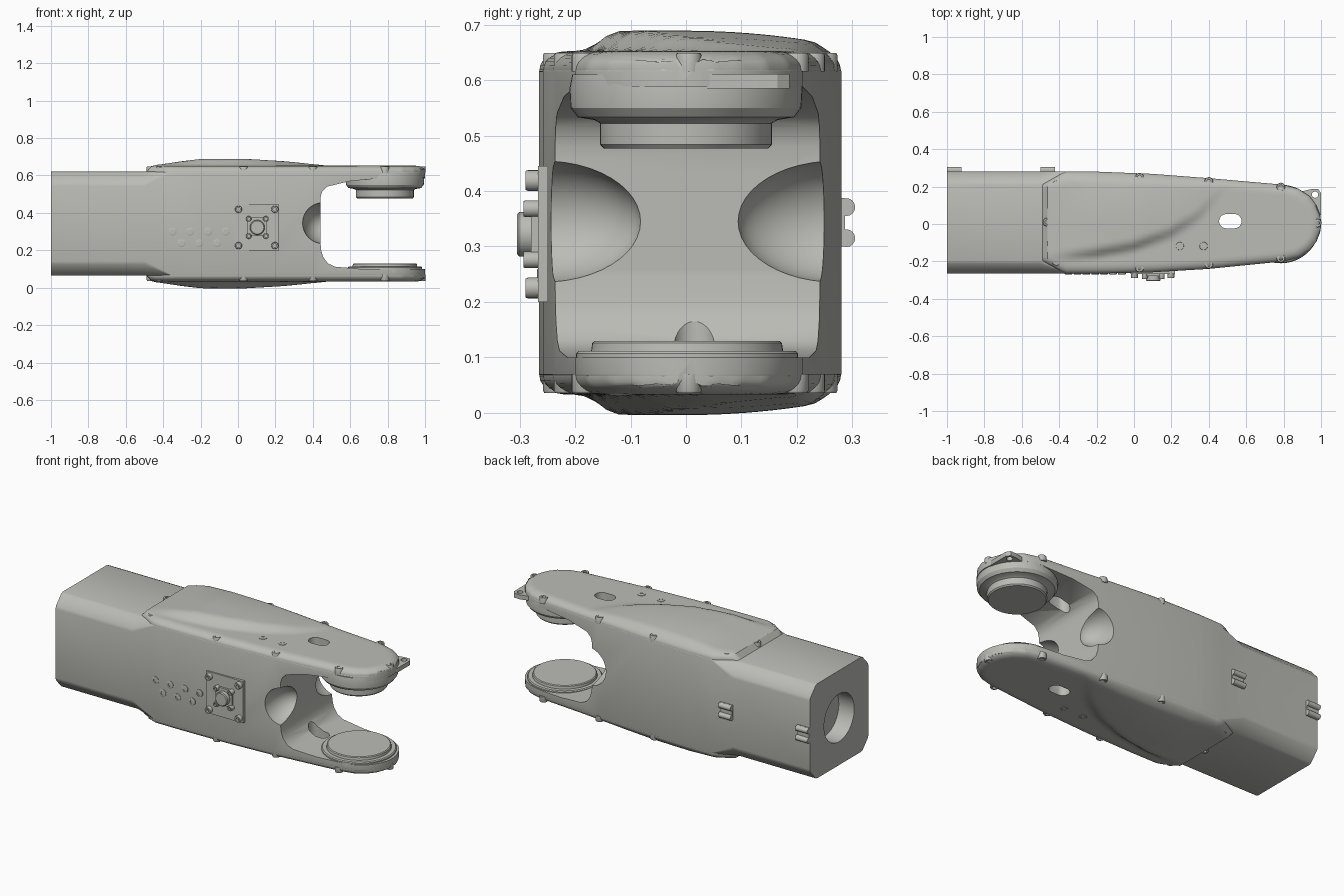
import bpy, bmesh, math
from mathutils import Vector

if "Cube" in bpy.data.objects:
    bpy.data.objects.remove(bpy.data.objects["Cube"])

grey = bpy.data.materials.new("warm_grey_metal")
grey.diffuse_color = (0.5, 0.5, 0.47, 1)
grey.use_nodes = True
grey.node_tree.nodes["Principled BSDF"].inputs["Base Color"].default_value = grey.diffuse_color
ZSUM = 0.685                      # top and bottom mirror: z -> ZSUM - z


def finish(name, bm, smooth=True):
    bmesh.ops.recalc_face_normals(bm, faces=bm.faces)
    me = bpy.data.meshes.new(name)
    bm.to_mesh(me)
    bm.free()
    ob = bpy.data.objects.new(name, me)
    bpy.context.collection.objects.link(ob)
    me.materials.append(grey)
    if smooth:
        shade(ob)
    return ob


def activate(ob):
    bpy.ops.object.select_all(action='DESELECT')
    ob.select_set(True)
    bpy.context.view_layer.objects.active = ob


def shade(ob):
    activate(ob)
    bpy.ops.object.shade_smooth_by_angle(angle=math.radians(32))


def loft(name, rings, caps=True, smooth=True):
    bm = bmesh.new()
    vs = [[bm.verts.new(p) for p in r] for r in rings]
    for a, b in zip(vs, vs[1:]):
        for i in range(len(a)):
            j = (i + 1) % len(a)
            bm.faces.new((a[i], a[j], b[j], b[i]))
    if caps:
        bm.faces.new(vs[0][::-1])
        bm.faces.new(vs[-1])
    return finish(name, bm, smooth)


def box(name, x0, x1, y0, y1, z0, z1):
    return loft(name, [[(x0, y0, z), (x1, y0, z), (x1, y1, z), (x0, y1, z)] for z in (z0, z1)], smooth=False)


def lathe(name, profile, origin, axis, n=32):
    q = Vector(axis).to_track_quat('Z', 'Y')
    o = Vector(origin)
    rings = [[o + q @ Vector((r * math.cos(2 * math.pi * i / n), r * math.sin(2 * math.pi * i / n), h))
              for i in range(n)] for r, h in profile]
    return loft(name, rings)


def bolt(name, origin, axis, r, h):
    return lathe(name, [(r, -0.012), (r, h * 0.8), (r * 0.9, h), (r * 0.5, h), (r * 0.5, h * 0.4)], origin, axis, 16)


def cut(ob, cutters):
    for c in cutters:
        c.hide_render = True
        m = ob.modifiers.new("cut", 'BOOLEAN')
        m.object, m.operation, m.solver = c, 'DIFFERENCE', 'EXACT'
        activate(ob)
        bpy.ops.object.modifier_apply(modifier=m.name)
        shade(ob)


def lerp(tab, x, k=1):
    if x <= tab[0][0]:
        return tab[0][k]
    for a, b in zip(tab, tab[1:]):
        if x <= b[0]:
            return a[k] + (b[k] - a[k]) * (x - a[0]) / (b[0] - a[0])
    return tab[-1][k]


# plan outline of the link: x, front y, back y
PLAN = [(-1, -.265, .28), (-.2, -.265, .28), (.1, -.258, .268), (.4, -.24, .245), (.8, -.2, .21),
        (.88, -.18, .188), (.94, -.14, .148), (.975, -.095, .1), (.995, -.045, .05), (1, -.015, .015)]

# main body: chamfered tube that turns square, then tapers to the fork end
rings = []
CORNER = [(0, 1.1), (.08, .85), (.85, .08), (1.1, 0)]
for x in [-1, -.5, -.36] + [p[0] for p in PLAN[1:]]:
    lo, hi = lerp(PLAN, x, 1), lerp(PLAN, x, 2)
    c = .07 if x <= -.5 else .004
    q = [(u * c * .9, v * c) for u, v in CORNER]
    ring = [(lo + a, .065 + b) for a, b in q] + [(hi - a, .065 + b) for a, b in q[::-1]]
    ring += [(hi - a, .62 - b) for a, b in q] + [(lo + a, .62 - b) for a, b in q[::-1]]
    rings.append([(x, y, z) for y, z in ring])
body = loft("link_body", rings)

# cutters: fork gap, side scoops, oval slot, rear socket
gap = [(1.2, .10), (.66, .10), (.52, .112), (.48, .13), (.455, .165), (.445, .2), (.44, .25), (.44, .48),
       (.45, .515), (.475, .54), (.6, .57), (.8, .588), (1.2, .588)]
gap_cutter = loft("gap_cutter", [[(x, y, z) for x, z in gap] for y in (-.4, .4)])
scoops = []
for s in (-1, 1):
    bm = bmesh.new()
    bmesh.ops.create_uvsphere(bm, u_segments=40, v_segments=24, radius=.11)
    for v in bm.verts:
        v.co = (v.co.x + .455, v.co.y * 1.6 + s * .262 + .006, v.co.z + .345)
    scoops.append(finish("scoop_cutter", bm))
slot = []
for i in range(32):
    a = 2 * math.pi * (i + .5) / 32
    slot.append((.515 + math.copysign(.022, math.cos(a)) + .038 * math.cos(a), .015 + .038 * math.sin(a)))
slot_cutter = loft("slot_cutter", [[(x, y, z) for x, y in slot] for z in (-.2, .9)])
socket_cutter = lathe("socket_cutter", [(.14, -.1), (.14, .1)], (-1, .008, .3425), (1, 0, 0), 48)
cut(body, [gap_cutter] + scoops + [slot_cutter, socket_cutter])

# domed covers: height field with rounded rim and a swept bulge
CREASE = [(-.5, -.215), (-.2, -.185), (0, -.15), (.2, -.08), (.35, .01), (.45, .11), (.53, .23), (.6, .34)]
RISE = [(-.49, 0), (-.42, .006), (-.3, .024), (-.2, .036), (-.08, .037), (.05, .036), (.25, .024), (.45, .006), (.53, 0)]
NX, NY = 90, 32


def cover_height(x, y, d):
    rim = .033 * math.sqrt(1 - (1 - min(d / .05, 1)) ** 2)
    yc = lerp(CREASE, x)
    slope = (lerp(CREASE, x + .02) - lerp(CREASE, x - .02)) / .04
    t = max(0, min(1, (y - yc) / math.hypot(1, slope) / .06))
    drop = 1 - .75 * (max(0, y) / .28) ** 2
    return .615 + rim + lerp(RISE, x) * t * t * (3 - 2 * t) * drop * min(1, d / .05)


def cover(name, flip):
    pts = []
    for i in range(NX + 1):
        x = 1 - 1.49 * (1 - i / NX) ** 1.6
        inset = max(0, (-.37 - x) / .12) * .068
        lo, hi = lerp(PLAN, x, 1) + .001 + inset, lerp(PLAN, x, 2) - .001 - inset
        pts.append([(x, lo + (hi - lo) * (1 - math.cos(math.pi * j / NY)) / 2) for j in range(NY + 1)])
    rim = [p for r in pts for p in (r[0], r[-1])] + pts[0] + pts[-1]
    bm = bmesh.new()
    top, low = [], []
    for row in pts:
        tr, lr = [], []
        for x, y in row:
            d = min(math.hypot(x - a, y - b) for a, b in rim)
            z = cover_height(x, y, d) + .004
            tr.append(bm.verts.new((x, y, ZSUM - z if flip else z)))
            lr.append(bm.verts.new((x, y, ZSUM - .614 if flip else .614)))
        top.append(tr)
        low.append(lr)
    for i in range(NX):
        for j in range(NY):
            for g in (top, low):
                bm.faces.new((g[i][j], g[i + 1][j], g[i + 1][j + 1], g[i][j + 1]))
        for j in (0, NY):
            bm.faces.new((top[i][j], top[i + 1][j], low[i + 1][j], low[i][j]))
    for j in range(NY):
        for i in (0, NX):
            bm.faces.new((top[i][j], top[i][j + 1], low[i][j + 1], low[i][j]))
    ob = finish(name, bm)
    cut(ob, [slot_cutter])


cover("top_cover", False)
cover("bottom_cover", True)
for c in [gap_cutter, slot_cutter, socket_cutter] + scoops:
    bpy.data.objects.remove(c)

# cover bolts, top and bottom
SPOTS = [(-.465, .01), (-.415, .21), (-.415, -.2), (.03, .25), (.03, -.235), (.4, .228), (.4, -.215),
         (.785, .198), (.785, -.183), (.98, .005), (.245, -.118), (.372, -.118)]
for x, y in SPOTS:
    h = .654 if y == -.118 else .649
    bolt("cover_bolt_top", (x, y, h - .022), (0, 0, 1), .023, .022)
    bolt("cover_bolt_bottom", (x, y, ZSUM - h + .022), (0, 0, -1), .023, .022)

# joint hubs and pads on the fork
lathe("upper_hub", [(.205, .61), (.21, .585), (.208, .55), (.195, .533), (.165, .528), (.155, .522),
                    (.155, .484), (.149, .477)], (.785, 0, 0), (0, 0, 1), 64)
lathe("lower_hub", [(.2, .08), (.2, .107), (.195, .112), (.173, .112), (.171, .126), (.166, .13)],
      (.785, .002, 0), (0, 0, 1), 64)

# lifting eye at the fork tip
tab = [(.88, .02), (.985, .02), (1, .05), (1, .165), (.985, .187), (.95, .187), (.88, .17)]
eye = loft("lifting_eye", [[(x, y, z) for x, y in tab] for z in (.585, .611)])
hole = lathe("eye_cutter", [(.017, .5), (.017, .7)], (.968, .157, 0), (0, 0, 1), 20)
cut(eye, [hole])
bpy.data.objects.remove(hole)

# front connector plate with bolts and plug
F = (0, -1, 0)
box("connector_plate", -.02, .22, -.267, -.24, .2, .445)
box("connector_flange", .05, .155, -.279, -.26, .277, .377)
for sx in (-1, 1):
    for sz in (-1, 1):
        bolt("plate_bolt", (.1 + sx * .097, -.267, .322 + sz * .097), F, .019, .022)
        bolt("flange_bolt", (.103 + sx * .046, -.278, .322 + sz * .046), F, .015, .015)
lathe("connector_plug", [(.04, 0), (.04, .026), (.035, .03)], (.103, -.275, .322), F, 24)

# small flush screws in two rows
for i in range(7):
    x, z = (-.35 + i * .095, .3) if i < 4 else (-.302 + (i - 4) * .095, .238)
    bolt("side_screw", (x, -.264, z), F, .021, .005)

# ribbed clips on the back
for x in (-1, -.5):
    box("clip_base", x, x + .078, .27, .287, .3, .387)
    for z in (.315, .371):
        lathe("clip_rib", [(.016, 0), (.016, .078)], (x, .289, z), (1, 0, 0), 16)
